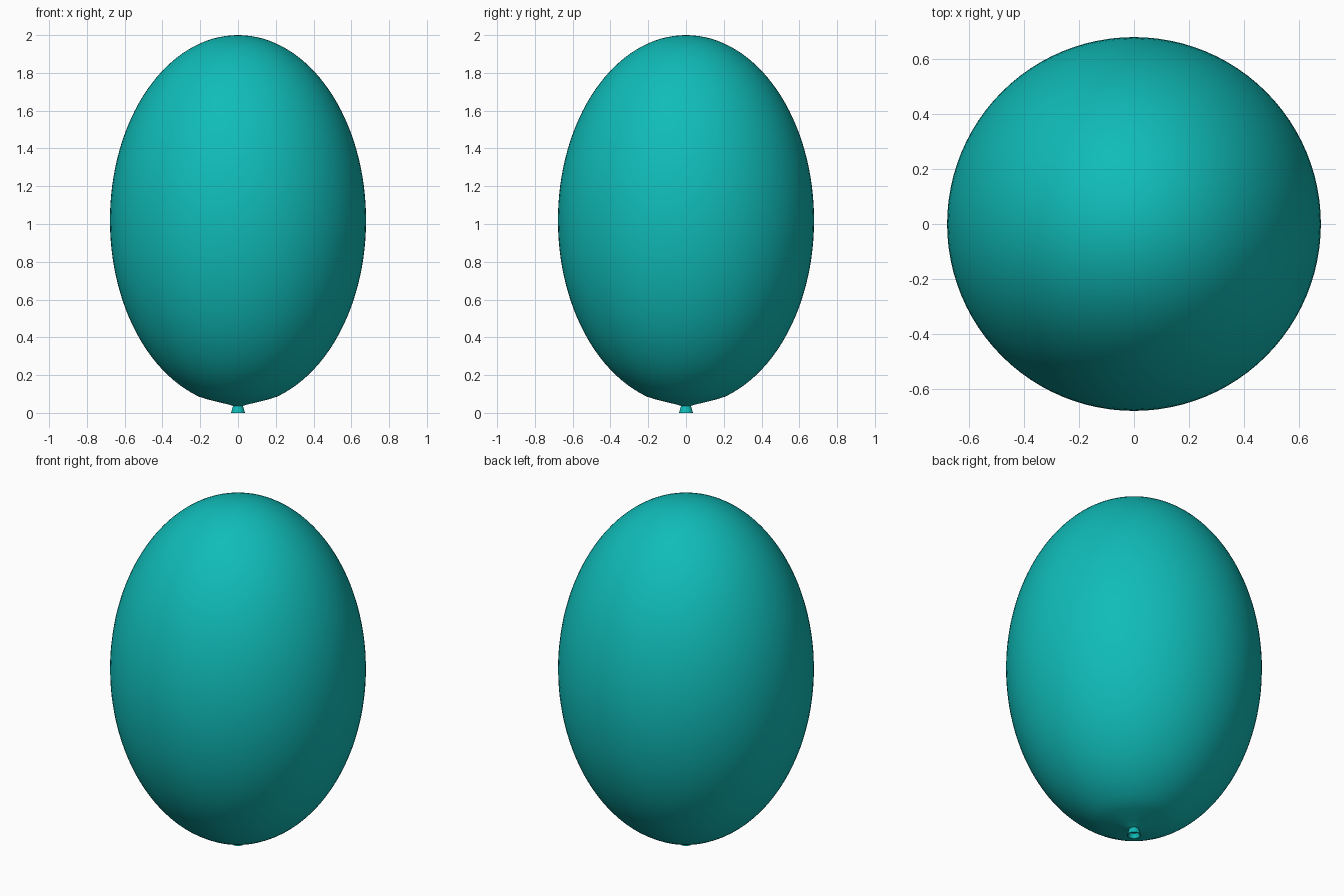
import bpy, bmesh, math

if "Cube" in bpy.data.objects:
    bpy.data.objects.remove(bpy.data.objects["Cube"])

SEG = 96

def lathe(name, profile, mat, angle):
    """Spin an (r, z) profile around the z axis."""
    bm = bmesh.new()
    rings = []
    for r, z in profile:
        if r == 0:
            rings.append([bm.verts.new((0, 0, z))] * SEG)
        else:
            rings.append([bm.verts.new((r * math.cos(2 * math.pi * i / SEG),
                                        r * math.sin(2 * math.pi * i / SEG), z))
                          for i in range(SEG)])
    for a, b in zip(rings, rings[1:]):
        for i in range(SEG):
            j = (i + 1) % SEG
            bm.faces.new(list(dict.fromkeys((a[i], b[i], b[j], a[j]))))
    bmesh.ops.recalc_face_normals(bm, faces=bm.faces)
    mesh = bpy.data.meshes.new(name)
    bm.to_mesh(mesh)
    bm.free()
    mesh.materials.append(mat)
    ob = bpy.data.objects.new(name, mesh)
    bpy.context.collection.objects.link(ob)
    bpy.ops.object.select_all(action='DESELECT')
    ob.select_set(True)
    bpy.context.view_layer.objects.active = ob
    bpy.ops.object.shade_smooth_by_angle(angle=math.radians(angle))
    return ob

teal = bpy.data.materials.new("teal_rubber")
teal.diffuse_color = (0.005, 0.50, 0.48, 1)
teal.use_nodes = True
teal.node_tree.nodes["Principled BSDF"].inputs["Base Color"].default_value = teal.diffuse_color

# Balloon body: an ellipse that draws in to the neck at the bottom
R, H, ZC, N = 0.678, 0.98, 1.02, 56
END = math.pi - math.asin(0.25 / R)
body = [(R * math.sin(END * i / N), ZC + H * math.cos(END * i / N)) for i in range(N + 1)]
body[0] = (0, ZC + H)
body += [(0.21, 0.087), (0.17, 0.074), (0.12, 0.061), (0.07, 0.049),
         (0.04, 0.042), (0.025, 0.036), (0, 0.036)]
lathe("balloon_body", body, teal, 50)

# Flared knot with a hollow mouth
lathe("balloon_knot", [(0, 0.04), (0.025, 0.04), (0.029, 0.028), (0.034, 0.01), (0.037, 0.0),
                       (0.032, 0.0), (0.022, 0.025), (0, 0.025)], teal, 40)
